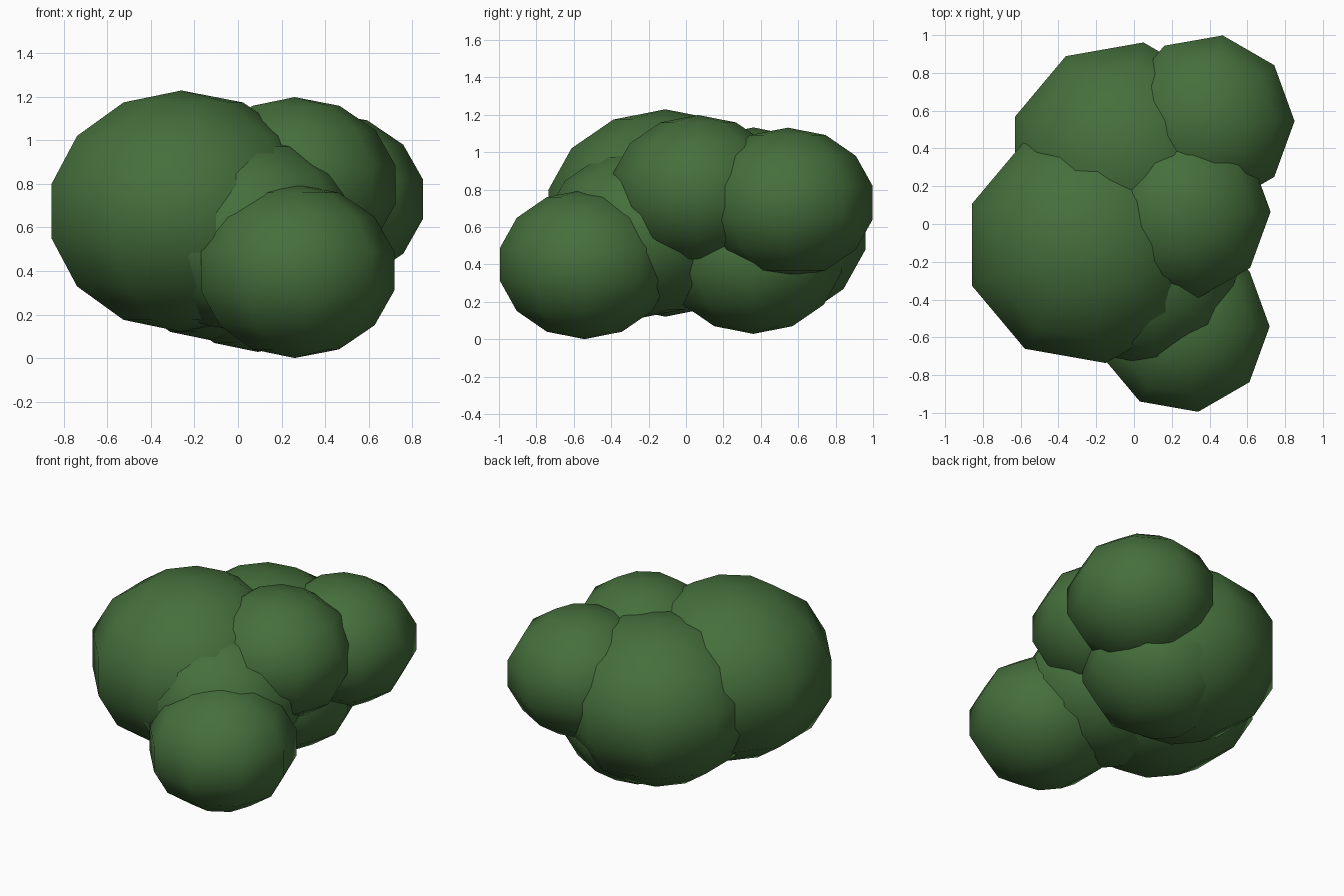
import bpy, bmesh, math
from mathutils import Matrix

if "Cube" in bpy.data.objects:
    bpy.data.objects.remove(bpy.data.objects["Cube"])

leaf = bpy.data.materials.new("leaf_green")
leaf.diffuse_color = (0.06, 0.16, 0.045, 1)
leaf.use_nodes = True
leaf.node_tree.nodes["Principled BSDF"].inputs["Base Color"].default_value = leaf.diffuse_color


def foliage(name, centre, radius):
    """Low-poly smooth-shaded ball, slightly squashed, one column of vertices facing +x."""
    bm = bmesh.new()
    bmesh.ops.create_uvsphere(bm, u_segments=9, v_segments=7, radius=radius)
    v = max(bm.verts, key=lambda p: math.hypot(p.co.x, p.co.y))
    turn = Matrix.Rotation(-math.atan2(v.co.y, v.co.x), 4, 'Z')
    squash = Matrix.Diagonal((1, 1, 0.85, 1))
    bmesh.ops.transform(bm, matrix=Matrix.Translation(centre) @ squash @ turn, verts=bm.verts)
    for f in bm.faces:
        f.smooth = True
    mesh = bpy.data.meshes.new(name)
    bm.to_mesh(mesh)
    bm.free()
    mesh.materials.append(leaf)
    obj = bpy.data.objects.new(name, mesh)
    bpy.context.collection.objects.link(obj)


# Overlapping clumps of the bush
foliage("clump_left_large", (-0.26, -0.11, 0.675), 0.652)
foliage("clump_back_left", (-0.056, 0.36, 0.60), 0.626)
foliage("clump_front_low", (0.26, -0.543, 0.40), 0.47)
foliage("clump_back_right", (0.39, 0.545, 0.73), 0.472)
foliage("clump_right_upper", (0.26, 0.065, 0.795), 0.475)
foliage("clump_back_low", (0.09, 0.36, 0.445), 0.49)
foliage("clump_front_middle", (0.04, -0.24, 0.565), 0.53)
